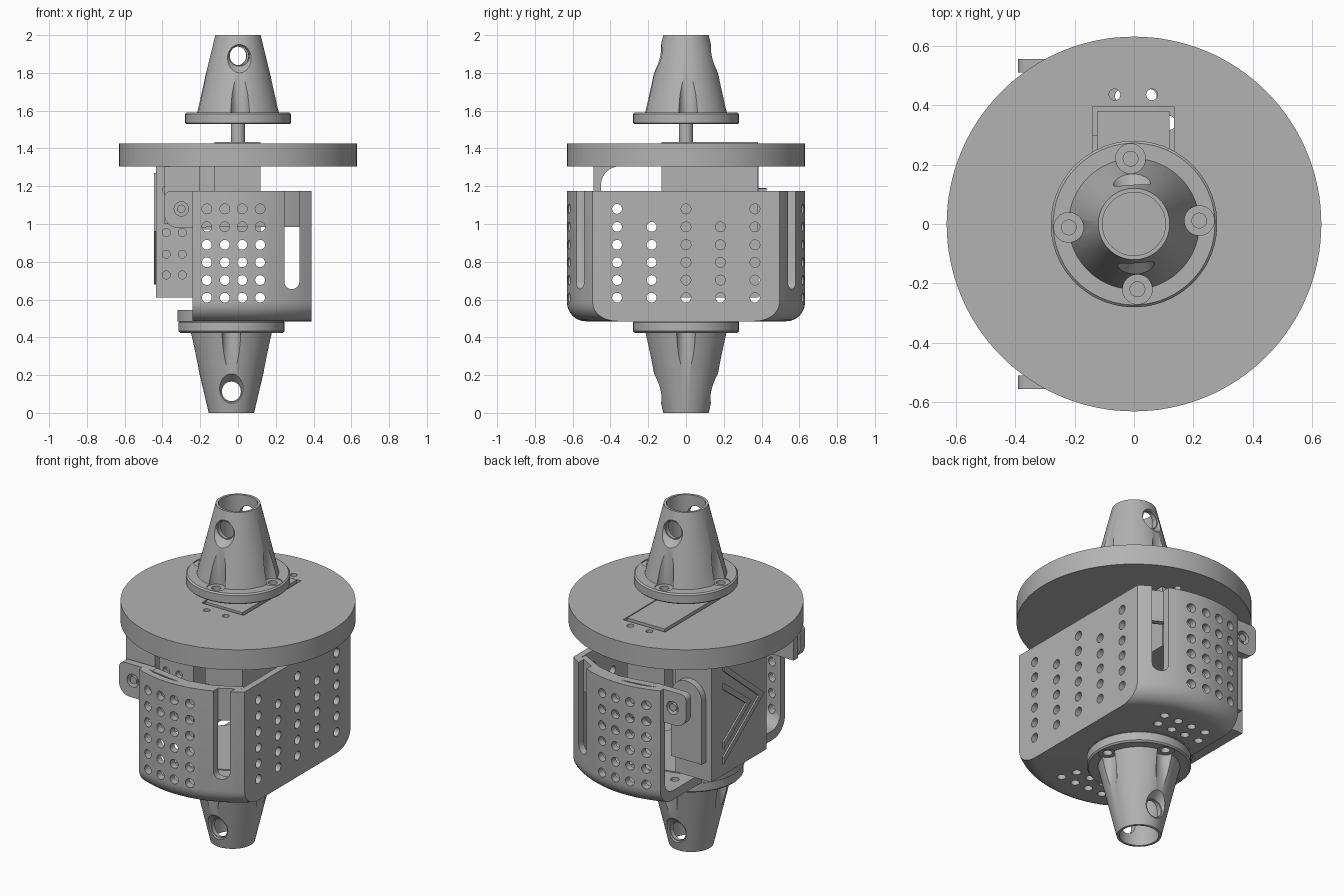
import bpy, bmesh, math
from mathutils import Matrix, Vector

if "Cube" in bpy.data.objects:
    bpy.data.objects.remove(bpy.data.objects["Cube"])

grey = bpy.data.materials.new("plain_grey")
grey.diffuse_color = (0.45, 0.45, 0.45, 1)
grey.use_nodes = True
grey.node_tree.nodes["Principled BSDF"].inputs["Base Color"].default_value = grey.diffuse_color


def finish(name, bm):
    bmesh.ops.recalc_face_normals(bm, faces=bm.faces)
    me = bpy.data.meshes.new(name)
    bm.to_mesh(me)
    bm.free()
    me.materials.append(grey)
    ob = bpy.data.objects.new(name, me)
    bpy.context.collection.objects.link(ob)
    return ob


def add_box(bm, x0, x1, y0, y1, z0, z1):
    m = Matrix.Translation(((x0 + x1) / 2, (y0 + y1) / 2, (z0 + z1) / 2)) @ \
        Matrix.Diagonal((x1 - x0, y1 - y0, z1 - z0, 1))
    bmesh.ops.create_cube(bm, size=1, matrix=m)


def add_cyl(bm, p, q, r, r2=None, seg=24):
    p, q = Vector(p), Vector(q)
    d = q - p
    m = Matrix.Translation((p + q) / 2) @ d.to_track_quat('Z', 'Y').to_matrix().to_4x4()
    bmesh.ops.create_cone(bm, cap_ends=True, segments=seg, radius1=r,
                          radius2=r if r2 is None else r2, depth=d.length, matrix=m)


def box(name, *dims):
    bm = bmesh.new()
    add_box(bm, *dims)
    return finish(name, bm)


def cyls(name, items, seg=24):
    bm = bmesh.new()
    for it in items:
        add_cyl(bm, *it, seg=seg)
    return finish(name, bm)


def lathe(name, profile, seg=64):
    """Closed solid from (radius, z) points that start and end on the axis."""
    bm = bmesh.new()
    vs = [bm.verts.new((r, 0, z)) for r, z in profile]
    es = [bm.edges.new(e) for e in zip(vs, vs[1:])]
    bmesh.ops.spin(bm, geom=vs + es, axis=(0, 0, 1), cent=(0, 0, 0),
                   angle=math.tau, steps=seg)
    bmesh.ops.remove_doubles(bm, verts=bm.verts, dist=1e-4)
    return finish(name, bm)


def prism(name, pts, axis, lo, hi):
    """Extrude a flat outline along x, y or z."""
    place = {'x': lambda a, b: (lo, a, b), 'y': lambda a, b: (a, lo, b),
             'z': lambda a, b: (a, b, lo)}[axis]
    bm = bmesh.new()
    f = bm.faces.new([bm.verts.new(place(*p)) for p in pts])
    ext = bmesh.ops.extrude_face_region(bm, geom=[f])
    step = Vector([(hi - lo) * (axis == a) for a in 'xyz'])
    bmesh.ops.translate(bm, vec=step, verts=[v for v in ext['geom'] if isinstance(v, bmesh.types.BMVert)])
    return finish(name, bm)


def cut(ob, cutter, op='DIFFERENCE'):
    cutter.hide_render = True
    bpy.context.view_layer.objects.active = ob
    mod = ob.modifiers.new("cut", 'BOOLEAN')
    mod.object, mod.operation, mod.solver = cutter, op, 'EXACT'
    bpy.ops.object.modifier_apply(modifier=mod.name)
    bpy.data.objects.remove(cutter)


def arc(cx, cy, r, a0, a1, n=8):
    return [(cx + r * math.cos(math.radians(a0 + (a1 - a0) * i / n)),
             cy + r * math.sin(math.radians(a0 + (a1 - a0) * i / n))) for i in range(n + 1)]


# --- Socket cones: flange, tapered tube, screw notches and cross hole
def socket(name, matrix):
    ob = lathe(name, [(0, 0), (.275, 0), (.28, .006), (.28, .052), (.272, .06),
                      (.22, .06), (.12, .47), (0, .47)])
    cut(ob, cyls("bore", [((0, 0, .2), (0, 0, .6), .106)], 48))
    ring = [(.22 * math.cos(i * math.pi / 2), .22 * math.sin(i * math.pi / 2)) for i in range(4)]
    cut(ob, cyls("notches", [((x, y, .054), (x, y, .5), .05) for x, y in ring], 32))
    cut(ob, cyls("screw_holes", [((x, y, -.1), (x, y, .2), .025) for x, y in ring]))
    cut(ob, cyls("side_dishes", [((0, s * .125, .36), (0, s * .225, .36), .055, .135) for s in (1, -1)], 40))
    cut(ob, cyls("cross_hole", [((0, -.4, .36), (0, .4, .36), .05)], 32))
    ob.data.transform(matrix)
    if matrix.determinant() < 0:
        ob.data.flip_normals()


socket("upper_socket", Matrix.Translation((0, 0, 1.53)) @ Matrix.Rotation(math.radians(3), 4, 'Z'))
socket("lower_socket", Matrix.Translation((-.035, 0, .486)) @ Matrix.Diagonal((1, 1, -1.034, 1)))

# --- Round top plate with motor window and screw holes
plate = cyls("top_plate", [((0, 0, 1.305), (0, 0, 1.425), .63)], 128)
cut(plate, box("window", -.14, .135, -.14, .395, 1.2, 1.5))
cut(plate, cyls("plate_holes", [((x, y, 1.2), (x, y, 1.5), .019)
                                for x in (-.065, .06) for y in (-.2, .435)]))
cyls("drive_shaft", [((0, 0, 1.4), (0, 0, 1.56), .038)])
box("upper_motor", -.125, .12, -.13, .38, .95, 1.433)

# --- Perforated cup: round shell cut flat on the right, open on the left
def shell(name, r, z0, z1, fil):
    return lathe(name, [(0, z0)] + arc(r - fil, z0 + fil, fil, -90, 0) + [(r, z1), (0, z1)], 96)


cup = shell("perforated_cup", .63, .485, 1.175, .1)
cut(cup, box("cup_trim", -.24, .39, -1, 1, 0, 2), 'INTERSECT')
hollow = shell("hollow", .59, .54, 1.4, .07)
cut(hollow, box("hollow_trim", -1, .352, -1, 1, 0, 2), 'INTERSECT')
cut(cup, hollow)
cols = (-.165, -.07, .022, .117)
rows = (.61, .703, .797, .89, .985, 1.08)
holes = [((x, s * .5, z), (x, s * .7, z), .026) for x in cols for z in rows for s in (1, -1)]
holes += [((.3, y, z), (.45, y, z), .026) for y in (-.365, -.182, 0, .182, .365) for z in rows
          if z < 1 or abs(y) != .182]
holes += [((x + .03 * i, s * y, .4), (x + .03 * i, s * y, .56), .024)
          for x in cols for i, y in enumerate((.34, .43)) for s in (1, -1)]
cut(cup, cyls("cup_holes", holes, 20))
for s in (1, -1):
    slot = arc(.285, .695, .04, 180, 360, 12) + [(.325, 1.3), (.245, 1.3)]
    cut(cup, prism("corner_slot", slot, 'y', s * .44, s * .72))
cyls("cup_boss", [((-.035, 0, .484), (-.035, 0, .546), .286)], 64)

# --- Inner straps with rounded ears and pivot pins
for s, side in ((1, "back"), (-1, "front")):
    strap = [(-.2, .51), (-.2, .555), (.05, .592), (.2, .56), (.35, .475),
             (.35, .44), (.2, .52), (.05, .55)]
    prism(side + "_strap", [(x, y * s) for x, y in strap], 'z', .985, 1.174)
    ear = arc(-.32, 1.05, .07, 180, 270) + [(-.17, .98), (-.17, 1.175)] + arc(-.355, 1.14, .035, 90, 180)
    ob = prism(side + "_ear", ear, 'y', s * .51, s * .555)
    cut(ob, cyls("ear_hole", [((-.3, s * .4, 1.08), (-.3, s * .7, 1.08), .038)]))
    cyls(side + "_pivot_pin", [((-.3, s * .4, 1.08), (-.3, s * .55, 1.08), .022)])

# --- Front hanger: curved lug below the plate
hanger = [(-.49, 1.0), (-.49, 1.306), (-.37, 1.306)] + arc(-.35, 1.206, .1, 100, 180) + [(-.45, 1.0)]
prism("front_hanger", hanger, 'x', -.39, -.2)

# --- Side motor with face holes, end lug and chevron ribs
motor = box("side_motor", -.435, -.2, -.13, .385, .61, 1.306)
cut(motor, cyls("motor_holes", [((x, -.2, z), (x, -.1, z), .021)
                                for x in (-.38, -.295) for z in (.73, .84, .955, 1.18)]))
box("motor_bridge", -.21, -.12, 0, .3, .97, 1.306)
lug = [(-.4, .72), (-.2, .72)] + arc(-.3, 1.09, .1, 0, 180, 16)
prism("back_lug", lug, 'y', .38, .425)
for i in range(2):
    o = i * .08
    rib = [(.28 - o, 1.27), (-.1 + o * .3, .96 + o * .0), (.28 - o, .68 + o),
           (.28 - o, .72 + o), (-.05 + o * .3, .96), (.28 - o, 1.23)]
    if i:
        rib = [(.28, 1.16), (.02, .96), (.28, .77), (.28, .81), (.07, .96), (.28, 1.12)]
    prism("chevron_rib", rib, 'x', -.444, -.43)

# --- Smooth round faces, keep edges crisp
bpy.ops.object.select_all(action='DESELECT')
for ob in bpy.context.scene.objects:
    ob.select_set(True)
    bpy.context.view_layer.objects.active = ob
bpy.ops.object.shade_smooth_by_angle(angle=math.radians(30))
